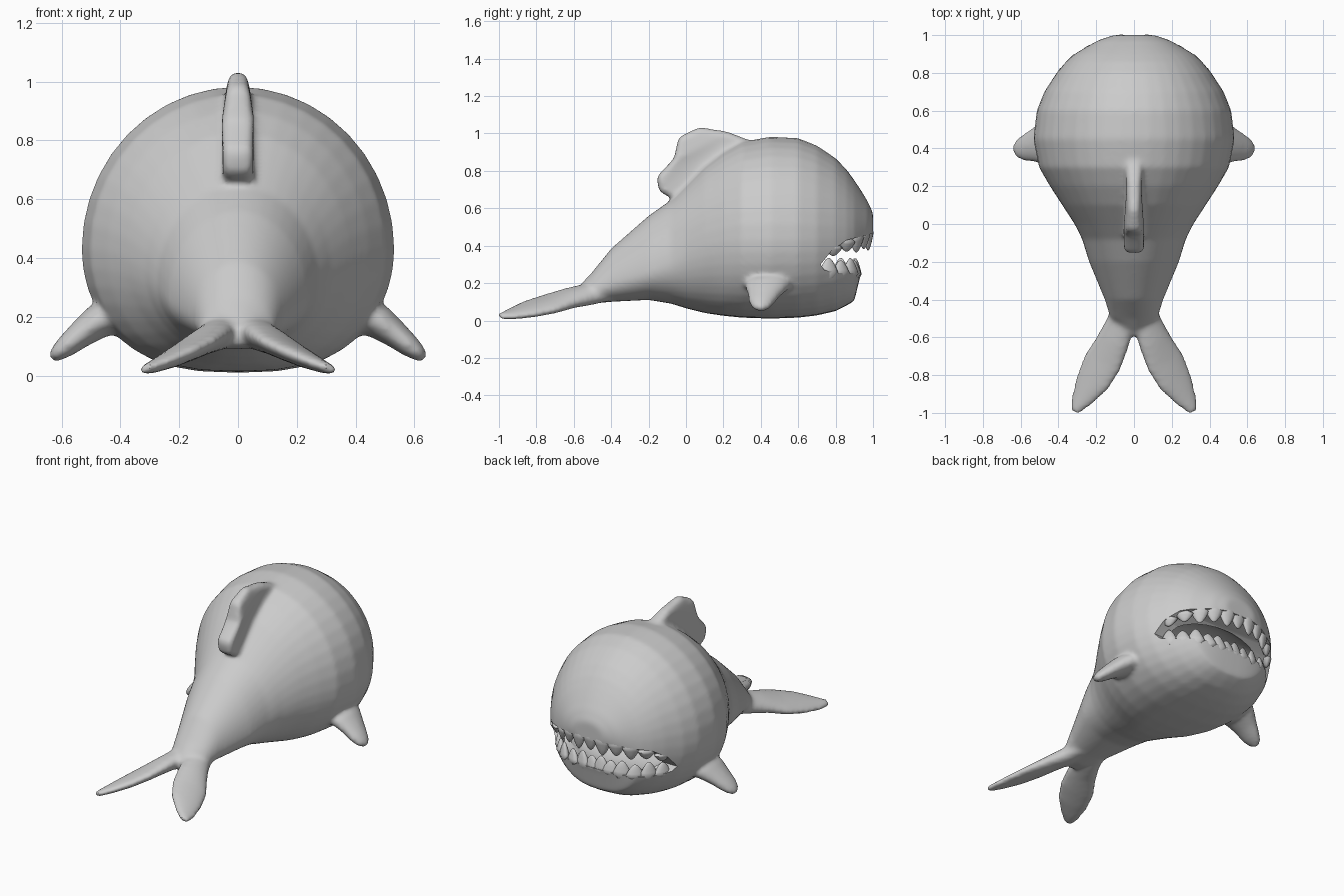
import bpy, bmesh, math
from mathutils import Vector
from mathutils.bvhtree import BVHTree

if "Cube" in bpy.data.objects:
    bpy.data.objects.remove(bpy.data.objects["Cube"])


def make_object(name, bm):
    bmesh.ops.recalc_face_normals(bm, faces=bm.faces)
    mesh = bpy.data.meshes.new(name)
    bm.to_mesh(mesh)
    bm.free()
    ob = bpy.data.objects.new(name, mesh)
    bpy.context.collection.objects.link(ob)
    return ob


def activate(ob):
    bpy.ops.object.select_all(action='DESELECT')
    ob.select_set(True)
    bpy.context.view_layer.objects.active = ob


def modify(ob, kind, **settings):
    """Add a modifier and apply it."""
    activate(ob)
    m = ob.modifiers.new(kind.lower(), kind)
    for key, value in settings.items():
        setattr(m, key, value)
    bpy.ops.object.modifier_apply(modifier=m.name)


def smooth(ob, angle):
    activate(ob)
    bpy.ops.object.shade_smooth_by_angle(angle=math.radians(angle))


def loft(bm, rings):
    """Skin a list of point rings and cap both ends."""
    vs = [[bm.verts.new(p) for p in r] for r in rings]
    n = len(vs[0])
    for a, b in zip(vs, vs[1:]):
        for i in range(n):
            j = (i + 1) % n
            bm.faces.new((a[i], a[j], b[j], b[i]))
    bm.faces.new(vs[0])
    bm.faces.new(vs[-1])


def oval(c, u, v, n=16):
    c, u, v = Vector(c), Vector(u), Vector(v)
    return [c + u * math.cos(2 * math.pi * i / n) + v * math.sin(2 * math.pi * i / n)
            for i in range(n)]


def prism(name, outline, half):
    """Extrude a (y, z) outline along x."""
    bm = bmesh.new()
    f = bm.faces.new([bm.verts.new((-half, y, z)) for y, z in outline])
    r = bmesh.ops.extrude_face_region(bm, geom=[f])
    bmesh.ops.translate(bm, vec=(2 * half, 0, 0),
                        verts=[g for g in r['geom'] if isinstance(g, bmesh.types.BMVert)])
    return make_object(name, bm)


# Body: y, top z, bottom z, z of widest point, half width
stations = [
    (-.59, .165, .10, .13, .04), (-.5, .26, .09, .15, .125), (-.4, .385, .10, .20, .155),
    (-.2, .56, .11, .26, .238), (-.08, .645, .09, .31, .275), (0, .725, .065, .36, .315),
    (.1, .825, .04, .40, .38), (.2, .90, .025, .42, .445), (.3, .955, .015, .43, .503),
    (.45, .983, .01, .43, .533), (.6, .975, .015, .43, .515), (.7, .935, .027, .43, .475),
    (.8, .868, .05, .44, .41), (.86, .805, .08, .44, .36), (.9, .75, .105, .45, .315),
    (.93, .705, .23, .46, .265), (.97, .64, .36, .48, .195), (1.0, .575, .44, .50, .11)]
bm = bmesh.new()
rings = []
for y, top, bot, zc, w in stations:
    ring = []
    for i in range(40):
        t = 2 * math.pi * i / 40
        c, s = math.cos(t), math.sin(t)
        p = (.75 if y > .15 else .9) if s < 0 else 1      # flatter belly
        x = w * math.copysign(abs(c) ** p, c)
        ring.append((x, y, zc + (top - zc if s > 0 else zc - bot) * s))
    rings.append(ring)
loft(bm, rings)
body = make_object("body", bm)
limbs = []

# Side fins and tail flukes, one of each per side
for s in (1, -1):
    bm = bmesh.new()
    fin = [((.36, .45, .215), .15, .07), ((.475, .435, .185), .12, .06),
           ((.53, .42, .145), .092, .048), ((.585, .405, .10), .07, .038),
           ((.62, .40, .072), .048, .026), ((.636, .40, .058), .02, .014)]
    loft(bm, [oval((s * c[0], c[1], c[2]), (0, a, 0), (s * b * .6, 0, b * .8))
              for c, a, b in fin])
    limbs.append(make_object("side_fin", bm))

    bm = bmesh.new()
    fluke = [((.045, -.40, .16), .06, .05), ((.07, -.52, .14), .078, .055),
             ((.11, -.62, .12), .092, .047), ((.165, -.73, .088), .108, .038),
             ((.22, -.84, .06), .097, .031), ((.275, -.93, .036), .062, .023),
             ((.315, -.995, .022), .027, .016)]
    loft(bm, [oval((s * c[0], c[1], c[2]), (s * a * .87, a * .4, -a * .32),
                   (s * b * .3, 0, b * .95)) for c, a, b in fluke])
    limbs.append(make_object("tail_fluke", bm))

# Dorsal fin: notched plate, thinner at the top, with rounded edges
dorsal = prism("dorsal_fin", [(.36, .955), (.22, 1.01), (.07, 1.035), (-.04, .98),
                              (-.063, .87), (-.09, .838), (-.158, .768), (-.143, .69),
                              (-.07, .65), (.08, .70), (.3, .86)], .052)
for v in dorsal.data.vertices:
    v.co.x *= 1 - .45 * max(0, v.co.z - .93) / .1
modify(dorsal, 'BEVEL', width=.022, segments=3)
limbs.append(dorsal)

# Fuse the fins into the body with soft blends
activate(body)
for ob in limbs:
    ob.select_set(True)
bpy.ops.object.join()
modify(body, 'REMESH', mode='VOXEL', voxel_size=.013)
modify(body, 'SMOOTH', factor=.5, iterations=8)
bm = bmesh.new()
bm.from_mesh(body.data)
surface = BVHTree.FromBMesh(bm)
bm.free()

# Mouth: open wedge plus a hollow behind it
wedge = prism("mouth_wedge_cutter", [(.72, .30), (.78, .375), (.86, .43), (1.1, .49),
                                     (1.1, .25), (.8, .255), (.74, .27)], .7)
bm = bmesh.new()
bmesh.ops.create_uvsphere(bm, u_segments=24, v_segments=12, radius=1)
for v in bm.verts:
    v.co = Vector((v.co.x * .35, .70 + v.co.y * .21, .335 + v.co.z * .14))
hollow = make_object("mouth_hollow_cutter", bm)
for cutter in (wedge, hollow):
    modify(body, 'BOOLEAN', operation='DIFFERENCE', solver='EXACT', object=cutter)
    bpy.data.objects.remove(cutter)
smooth(body, 45)


# Teeth: pointed, wide-rooted, flush with the lip
def teeth(name, count, spread, lip, tip):
    bm = bmesh.new()
    for k in range(count):
        f = 2 * k / (count - 1) - 1
        a = math.radians(spread) * f
        out = Vector((math.sin(a), math.cos(a), 0))
        z0, z1 = lip(abs(f)), tip(abs(f)) + (.012 if k % 2 else 0)
        hit = surface.ray_cast(Vector((0, .6, z0)), out)[0]
        if hit is None:
            continue
        side = Vector((out.y, -out.x, 0))
        rs = []
        for t, r in ((-.35, .03), (0, .056), (.25, .048), (.55, .036), (.85, .02), (1, .005)):
            c = hit - out * .026
            c.z = z0 + (z1 - z0) * t
            rs.append(oval(c, side * r, out * r * .5, 12))
        loft(bm, rs)
    smooth(make_object(name, bm), 60)


teeth("upper_teeth", 11, 64, lambda f: .475 - .085 * f * f, lambda f: .375 - .03 * f * f)
teeth("lower_teeth", 12, 66, lambda f: .245 + .01 * f, lambda f: .318 + .005 * f)
